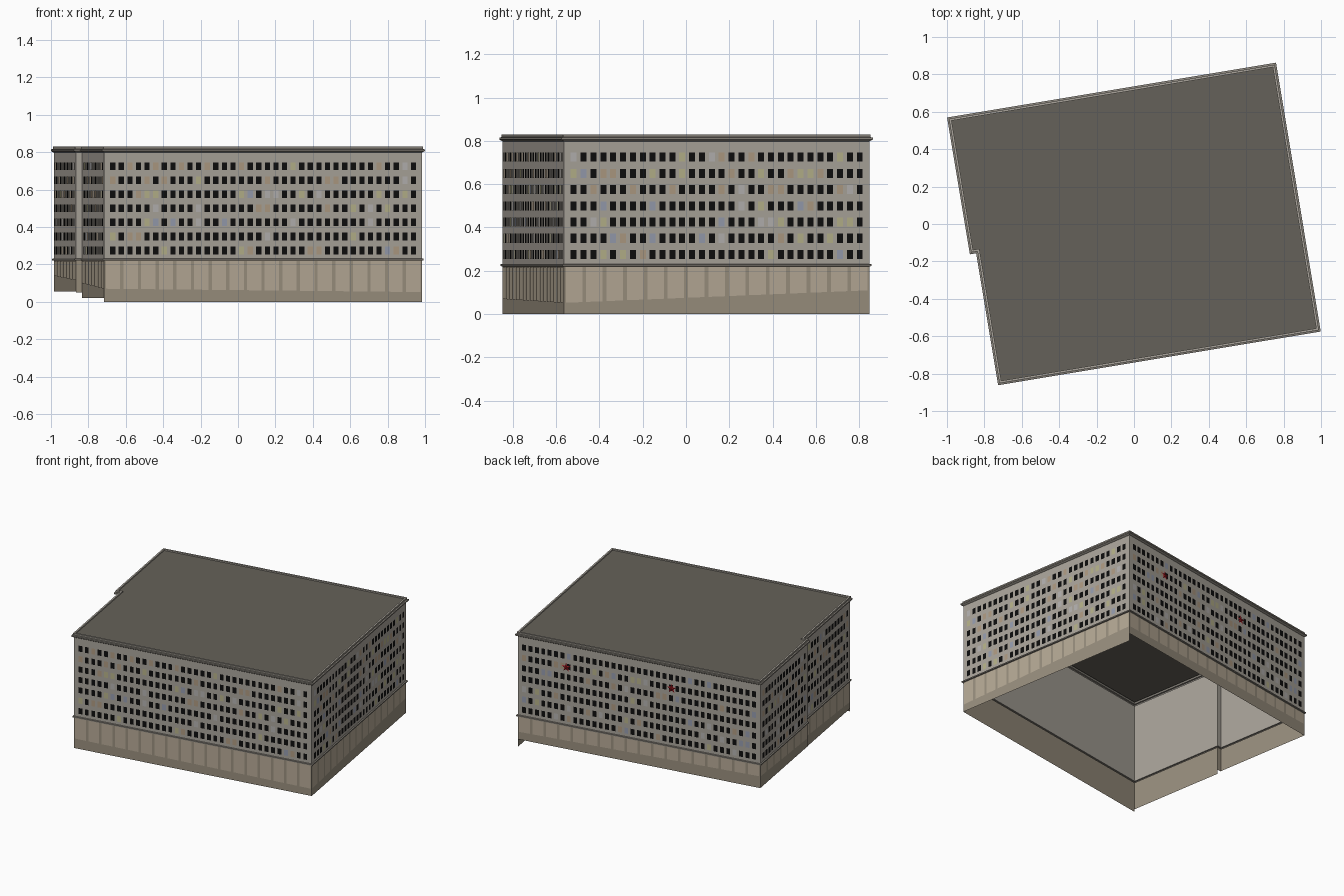
import bpy, bmesh, math, random
from mathutils import Vector

if "Cube" in bpy.data.objects:
    bpy.data.objects.remove(bpy.data.objects["Cube"])

random.seed(4)
ANG = math.atan2(0.1642, 0.9865)
U = Vector((math.cos(ANG), math.sin(ANG), 0))
V = Vector((-math.sin(ANG), math.cos(ANG), 0))
ORIGIN = Vector((-0.716, -0.847, 0))
UP = Vector((0, 0, 1))

# Footprint corners, counter-clockwise from front left, with a small step on the left side
LOCAL = [(0, 0), (1.723, 0), (1.723, 1.431), (-0.034, 1.431), (-0.034, 0.715), (0, 0.715)]
CORNERS = [ORIGIN + U * a + V * b for a, b in LOCAL]
N = len(CORNERS)
BOTTOM = [0.0, 0.0, 0.055, 0.055, 0.05, 0.02]        # wall foot per side
GROUND = [0.07, 0.052, 0.11, 0.14, 0.115, 0.10]      # plinth top at each corner
WINDOWS = [36, 30, 37, 15, 0, 15]
PANELS = [18, 15, 18, 7, 0, 7]
BELT = 0.22


def material(name, rgb):
    m = bpy.data.materials.new(name)
    m.diffuse_color = (*rgb, 1)
    m.use_nodes = True
    m.node_tree.nodes["Principled BSDF"].inputs["Base Color"].default_value = m.diffuse_color
    return m


def mesh_object(name, faces, mat):
    bm = bmesh.new()
    for f in faces:
        bm.faces.new([bm.verts.new(p) for p in f])
    bmesh.ops.remove_doubles(bm, verts=bm.verts, dist=1e-5)
    me = bpy.data.meshes.new(name)
    bm.to_mesh(me)
    bm.free()
    me.materials.append(mat)
    ob = bpy.data.objects.new(name, me)
    bpy.context.collection.objects.link(ob)
    return ob


def side(i):
    a, b = CORNERS[i], CORNERS[(i + 1) % N]
    d = (b - a).normalized()
    return a, d, Vector((d.y, -d.x, 0)), (b - a).length


def ring(offset, z):
    # all corners are right angles, so the mitre is the sum of both normals
    return [CORNERS[i] + (side(i - 1)[2] + side(i)[2]) * offset + UP * z for i in range(N)]


def sweep(profile):
    rings = [ring(o, z) for o, z in profile]
    return [(lo[i], lo[(i + 1) % N], hi[(i + 1) % N], hi[i])
            for lo, hi in zip(rings, rings[1:]) for i in range(N)]


def patch(i, s0, s1, low0, low1, high, lift):
    a, d, n, _ = side(i)
    p, q = a + d * s0 + n * lift, a + d * s1 + n * lift
    return (p + UP * low0, q + UP * low1, q + UP * high, p + UP * high)


wall_mat = material("wall", (0.40, 0.37, 0.325))
base_mat = material("base", (0.32, 0.275, 0.21))
panel_mat = material("panel", (0.47, 0.40, 0.305))
trim_mat = material("trim", (0.25, 0.23, 0.20))
roof_mat = material("roof", (0.13, 0.12, 0.10))

# Ground-floor walls with uneven foot, open underneath
mesh_object("base_walls", [patch(i, 0, side(i)[3], BOTTOM[i], BOTTOM[i], BELT, 0)
                           for i in range(N)], base_mat)

# Upper walls, belt course, cornice with parapet, roof
mesh_object("upper_walls", sweep([(0, 0.232), (0, 0.798)]), wall_mat)
mesh_object("belt_course", sweep([(0, BELT), (0.008, 0.222), (0.008, 0.23), (0, 0.232)]), trim_mat)
mesh_object("cornice", sweep([(0, 0.798), (0.006, 0.801), (0.013, 0.806), (0.013, 0.815),
                              (0.004, 0.817), (0.004, 0.83)]), trim_mat)
mesh_object("parapet_top", sweep([(0.004, 0.83), (-0.008, 0.83), (-0.008, 0.821)]), wall_mat)
mesh_object("roof", [ring(-0.008, 0.821)], roof_mat)

# Pale ground-floor panels following the sloping plinth
panels = []
for i in range(N):
    length = side(i)[3]
    g0, g1 = GROUND[i], GROUND[(i + 1) % N]
    for k in range(PANELS[i]):
        pitch = length / PANELS[i]
        s0, s1 = k * pitch + 0.009, (k + 1) * pitch - 0.009
        panels.append(patch(i, s0, s1, g0 + (g1 - g0) * s0 / length,
                            g0 + (g1 - g0) * s1 / length, 0.218, 0.0015))
mesh_object("base_panels", panels, panel_mat)

# Seven rows of windows, most dark and some lit
glass = {
    "dark": (0.004, 0.004, 0.004),
    "tan": (0.42, 0.32, 0.22),
    "yellow": (0.46, 0.44, 0.25),
    "blue": (0.30, 0.33, 0.42),
    "pale": (0.45, 0.44, 0.43),
}
panes = {k: [] for k in glass}
for i in range(N):
    pitch = side(i)[3] / (WINDOWS[i] + 1)
    for row in range(7):
        z = 0.275 + 0.075 * row
        for c in range(WINDOWS[i]):
            kind = random.choices(list(glass), (82, 7, 4, 3, 4))[0]
            s = (c + 1) * pitch
            panes[kind].append(patch(i, s - 0.014, s + 0.014, z - 0.021, z - 0.021, z + 0.021, 0.0015))
for kind, faces in panes.items():
    mesh_object(kind + "_windows", faces, material(kind + "_glass", glass[kind]))

# Two red five-pointed ornaments on the back wall
star_mat = material("red", (0.35, 0.01, 0.015))
a, d, n, length = side(2)
for k, frac in enumerate((0.2, 0.635)):
    centre = a + d * length * frac + UP * 0.645 + n * 0.003
    rim = []
    for j in range(10):
        t = math.pi / 2 + j * math.pi / 5
        r = 0.035 if j % 2 == 0 else 0.014
        rim.append(centre + d * r * math.cos(t) + UP * r * math.sin(t))
    tip = centre + n * 0.008
    mesh_object(f"star_{k + 1}", [(rim[j], rim[(j + 1) % 10], tip) for j in range(10)], star_mat)
